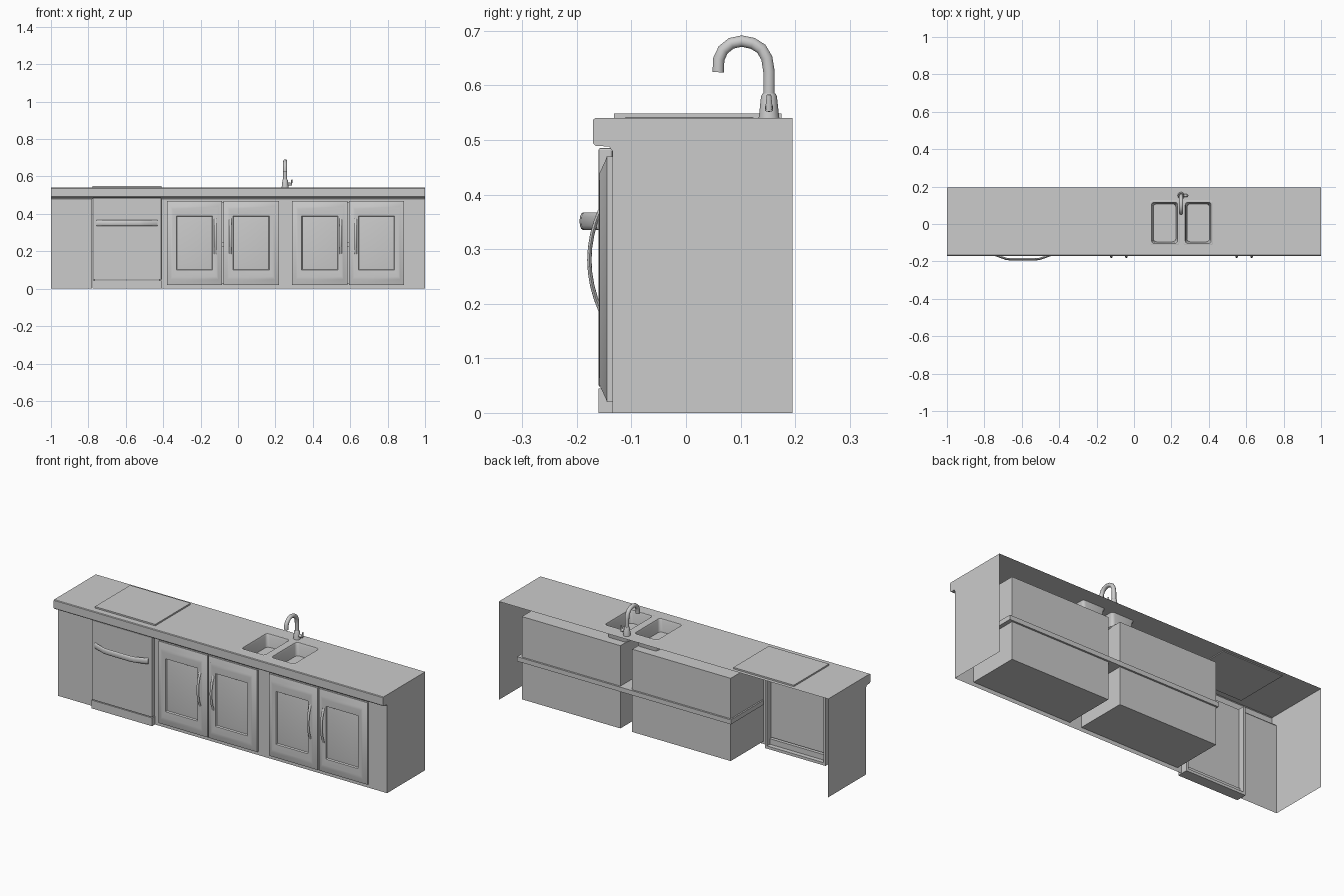
import bpy, bmesh, math
from mathutils import Vector

if "Cube" in bpy.data.objects:
    bpy.data.objects.remove(bpy.data.objects["Cube"])


def mesh(name, verts, faces, smooth=None):
    me = bpy.data.meshes.new(name)
    me.from_pydata(verts, [], faces)
    ob = bpy.data.objects.new(name, me)
    bpy.context.collection.objects.link(ob)
    if smooth:
        bpy.ops.object.select_all(action='DESELECT')
        ob.select_set(True)
        bpy.context.view_layer.objects.active = ob
        bpy.ops.object.shade_smooth_by_angle(angle=math.radians(smooth))
    return ob


def box(name, x, y, z, bevel=0, open_front=False):
    v = [(a, b, c) for a in x for b in y for c in z]
    f = [(0, 1, 3, 2), (4, 6, 7, 5), (2, 3, 7, 6), (0, 2, 6, 4), (1, 5, 7, 3), (0, 4, 5, 1)]
    ob = mesh(name, v, f[:5] if open_front else f)
    if bevel:
        m = ob.modifiers.new("bevel", 'BEVEL')
        m.width, m.segments = bevel, 2
    return ob


def loft(name, rings, cap_start=True, cap_end=True, smooth=None):
    """Skin a list of equally sized closed rings."""
    n = len(rings[0])
    v = [p for r in rings for p in r]
    f = [(i * n + j, i * n + (j + 1) % n, (i + 1) * n + (j + 1) % n, (i + 1) * n + j)
         for i in range(len(rings) - 1) for j in range(n)]
    if cap_start:
        f.append(tuple(reversed(range(n))))
    if cap_end:
        f.append(tuple(range(len(v) - n, len(v))))
    return mesh(name, v, f, smooth)


def sweep(name, path, side, ra, rb, n=10, smooth=50):
    """Elliptical tube along a planar path; side is the plane's normal, ra lies along it.
    ra and rb may be lists giving a radius per point."""
    pts = [Vector(p) for p in path]
    side = Vector(side)
    rings = []
    for i, p in enumerate(pts):
        t = (pts[min(i + 1, len(pts) - 1)] - pts[max(i - 1, 0)]).normalized()
        up = t.cross(side).normalized()
        a = ra[i] if isinstance(ra, list) else ra
        b = rb[i] if isinstance(rb, list) else rb
        rings.append([p + side * a * math.cos(k * math.tau / n) + up * b * math.sin(k * math.tau / n)
                      for k in range(n)])
    return loft(name, rings, smooth=smooth)


def rounded_ring(x0, x1, y0, y1, z, r, seg=4):
    out = []
    for cx, cy, a0 in ((x1 - r, y1 - r, 0), (x0 + r, y1 - r, 90), (x0 + r, y0 + r, 180), (x1 - r, y0 + r, 270)):
        for k in range(seg + 1):
            a = math.radians(a0 + 90 * k / seg)
            out.append((cx + r * math.cos(a), cy + r * math.sin(a), z))
    return out


FACE, BACK, TOP = -0.135, 0.195, 0.54
basins = [(0.085, 0.242), (0.265, 0.422)]

# Counter top with two basin openings
xs = [-1, 0.09, 0.237, 0.27, 0.417, 1]
ys = [-0.166, -0.108, 0.12, BACK]
faces = [(i * 4 + j, i * 4 + 4 + j, i * 4 + 5 + j, i * 4 + 1 + j)
         for i in range(5) for j in range(3) if not (j == 1 and i in (1, 3))]
mesh("counter_top", [(x, y, TOP) for x in xs for y in ys], faces)

# Rounded counter front lip
lip = [(-0.166, TOP), (-0.17, 0.537), (-0.17, 0.494), (-0.165, 0.489), (-0.141, 0.488), (FACE, 0.48)]
n = len(lip)
mesh("counter_lip", [(x, y, z) for x in (-1, 1) for y, z in lip],
     [(i, i + 1, n + i + 1, n + i) for i in range(n - 1)], 40)

# End panels follow the counter profile
end = [(BACK, TOP)] + lip + [(FACE, 0), (BACK, 0)]
for name, x in (("left_end_panel", -1), ("right_end_panel", 1)):
    order = range(len(end)) if x > 0 else reversed(range(len(end)))
    mesh(name, [(x, y, z) for y, z in end], [tuple(order)])

# Face frame: stiles and rails
frame = [(-1, -0.78, 0, 0.48), (-0.41, -0.36, 0, 0.48), (0.195, 0.31, 0, 0.48), (0.87, 1, 0, 0.48)]
frame += [(a, b, c, d) for a, b in ((-0.36, 0.195), (0.31, 0.87)) for c, d in ((0, 0.03), (0.46, 0.48))]
for x0, x1, z0, z1 in frame:
    mesh("face_frame", [(x0, FACE, z0), (x1, FACE, z0), (x1, FACE, z1), (x0, FACE, z1)], [(0, 1, 2, 3)])

# Cupboards: carcass, two doors and two bowed pulls each
door_profile = [(0, 0, -0.135), (0, 0, -0.145), (0.006, 0.006, -0.147), (0.02, 0.03, -0.158), (0.03, 0.045, -0.159),
                (0.05, 0.08, -0.157), (0.054, 0.084, -0.15), (0.085, 0.12, -0.155)]
for cx in (-0.081, 0.589):
    box("cupboard_carcass", (cx - 0.299, cx + 0.299), (-0.13, 0.155), (0.018, 0.472), open_front=True)
    for s in (-1, 1):
        x0, x1 = sorted((cx + s * 0.004, cx + s * 0.299))
        rings = [[(x0 + i, y, 0.02 + k), (x1 - i, y, 0.02 + k), (x1 - i, y, 0.47 - k), (x0 + i, y, 0.47 - k)]
                 for i, k, y in door_profile]
        loft("cupboard_door", rings, smooth=35)
        hx = cx + s * 0.04
        pull = [(hx, -0.177 + 0.021 * (t / 4) ** 2, 0.28 + 0.0235 * t) for t in range(-4, 5)]
        sweep("door_pull", pull, (1, 0, 0), 0.007, 0.004, 8)

# Shelf running through both cupboards
box("shelf", (-0.388, 0.91), (-0.12, 0.165), (0.225, 0.25))

# Dishwasher: door, kick plate, rear rim, top plate, bowed handle
DX = (-0.777, -0.41)
box("dishwasher_door", DX, (-0.16, -0.135), (0.048, 0.485), 0.003)
box("dishwasher_kick_plate", DX, (-0.16, -0.125), (0, 0.045))
box("dishwasher_base", DX, (-0.125, -0.1), (0, 0.015))
for x in DX:
    a = x if x == DX[0] else x - 0.012
    box("dishwasher_side_rim", (a, a + 0.012), (-0.135, -0.1), (0, 0.485))
box("dishwasher_top_plate", (-0.777, -0.41), (-0.132, 0.175), (0.535, 0.548))
bar = [(-0.755, -0.16), (-0.735, -0.168), (-0.685, -0.186), (-0.66, -0.189),
       (-0.527, -0.189), (-0.502, -0.186), (-0.452, -0.168), (-0.432, -0.16)]
sweep("dishwasher_handle", [(x, y, 0.351) for x, y in bar], (0, 0, 1), 0.016, 0.006, 12)

# Sink basins with rolled rim
for x0, x1 in basins:
    rings = [rounded_ring(x0 + d, x1 - d, -0.113 + d, 0.125 - d, z, r)
             for d, z, r in ((0, 0.5402, 0.012), (0.004, 0.542, 0.012), (0.009, 0.54, 0.014),
                             (0.012, 0.53, 0.016), (0.018, 0.472, 0.018), (0.026, 0.465, 0.02))]
    loft("sink_basin", rings, cap_start=False, smooth=40)
    cx = (x0 + x1) / 2
    loft("drain", [[(cx + r * math.cos(k * math.tau / 12), 0.006 + r * math.sin(k * math.tau / 12), z)
                    for k in range(12)] for r, z in ((0.016, 0.465), (0.014, 0.467))], smooth=30)

# Tap: tapered base, swan neck spout, side lever
TX = 0.252
sweep("tap_base", [(TX, 0.152, z) for z in (0.54, 0.548, 0.58, 0.585)], (1, 0, 0),
      [0.019, 0.018, 0.0145, 0.012], [0.019, 0.018, 0.0145, 0.012], 12)
neck = [(0.152, 0.58), (0.152, 0.625), (0.148, 0.65), (0.138, 0.667), (0.122, 0.677), (0.102, 0.681),
        (0.083, 0.677), (0.068, 0.665), (0.06, 0.648), (0.059, 0.624)]
sweep("tap_spout", [(TX, y, z) for y, z in neck], (1, 0, 0), 0.011, 0.011, 10)
sweep("tap_lever_stub", [(TX, 0.152, 0.559), (0.28, 0.152, 0.559), (0.288, 0.152, 0.559)], (0, 0, 1),
      [0.008, 0.008, 0.006], [0.008, 0.008, 0.006], 10)
sweep("tap_lever", [(0.284, 0.152, 0.553), (0.286, 0.152, 0.565), (0.288, 0.152, 0.583)], (0, 1, 0),
      [0.007, 0.006, 0.004], [0.005, 0.004, 0.003], 8)
